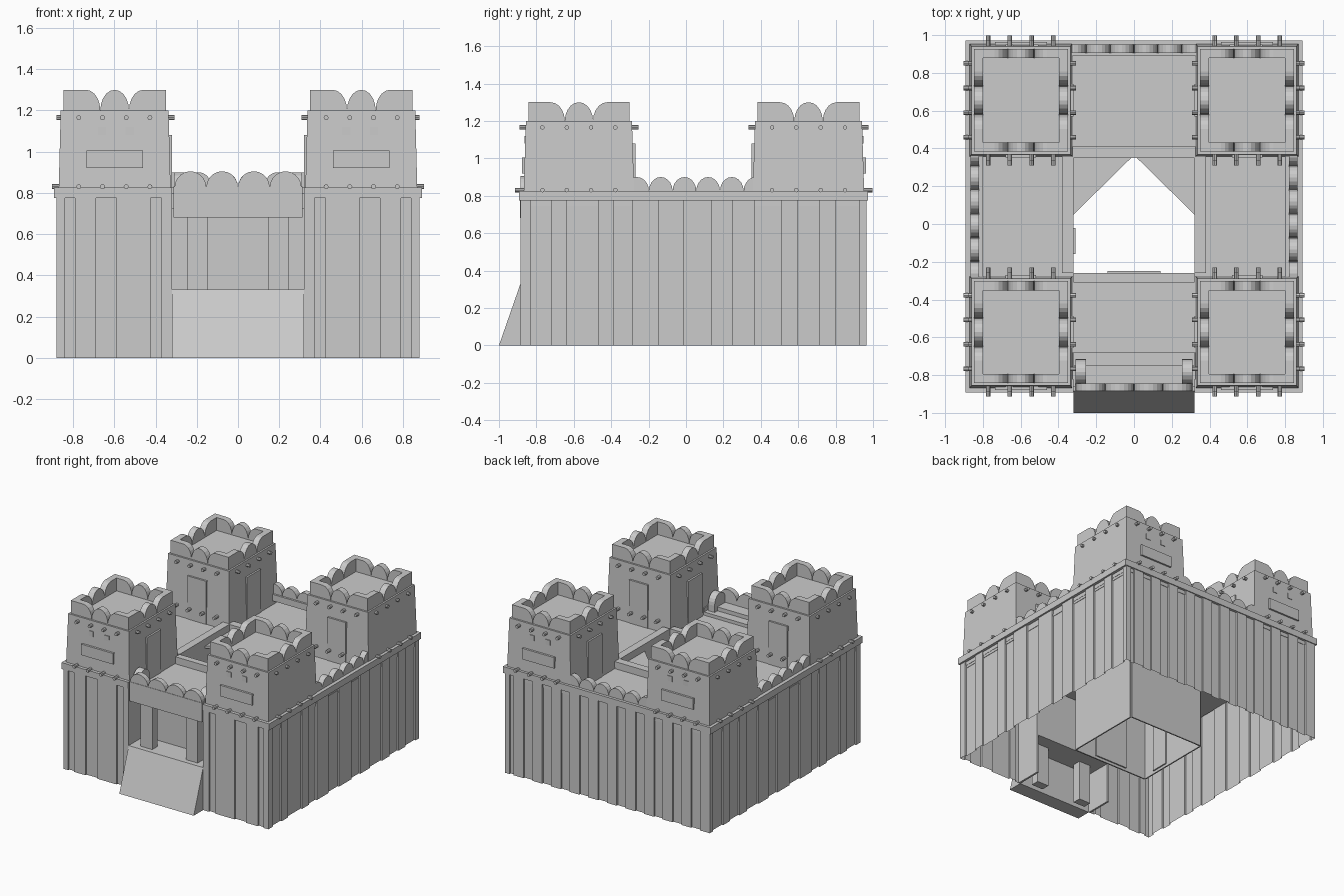
import bpy, math

if "Cube" in bpy.data.objects:
    bpy.data.objects.remove(bpy.data.objects["Cube"])


def mesh(name, verts, faces):
    me = bpy.data.meshes.new(name)
    me.from_pydata(verts, [], faces)
    me.update()
    ob = bpy.data.objects.new(name, me)
    bpy.context.collection.objects.link(ob)
    return ob


def frustum(name, b, t, z0, z1):
    # b and t are (x0, x1, y0, y1) rectangles at the bottom and top
    v = [(r[i], r[j], z) for r, z in ((b, z0), (t, z1))
         for i, j in ((0, 2), (1, 2), (1, 3), (0, 3))]
    f = [(3, 2, 1, 0), (4, 5, 6, 7)] + [(i, (i + 1) % 4, (i + 1) % 4 + 4, i + 4) for i in range(4)]
    return mesh(name, v, f)


def box(name, x0, x1, y0, y1, z0, z1):
    r = (min(x0, x1), max(x0, x1), min(y0, y1), max(y0, y1))
    return frustum(name, r, r, z0, z1)


def prism(name, prof, axis, d0, d1):
    # extrude a (u, z) profile along y (axis 'x': u is x) or along x (axis 'y')
    n = len(prof)
    v = [((u, d, z) if axis == 'x' else (d, u, z)) for d in (d0, d1) for u, z in prof]
    f = [tuple(range(n))[::-1], tuple(range(n, 2 * n))]
    f += [(i, (i + 1) % n, (i + 1) % n + n, i + n) for i in range(n)]
    return mesh(name, v, f)


def arc(c, w, z0, h, i0, i1):
    return [(c - w * math.cos(math.pi * i / 10), z0 + h * math.sin(math.pi * i / 10))
            for i in range(i0, i1)]


def scallops(name, axis, a, b, n, d0, d1, zb, z0, h):
    w = (b - a) / n
    pts = [(b, zb), (a, zb)]
    for k in range(n):
        pts += arc(a + (k + 0.5) * w, w / 2, z0, h, 0 if k == 0 else 1, 11)
    prism(name, pts, axis, d0, d1)


def tower_parapet(axis, a, b, d0, d1):
    # full-height corners falling to cusps, with one arc between
    c, w, z, h = (a + b) / 2, (b - a) * .14, 1.2, .1
    pts = [(b, 1.19), (a, 1.19), (a, z + h)] + arc(c - 2 * w, w, z, h, 5, 11)
    pts += arc(c, w, z, h, 1, 11) + arc(c + 2 * w, w, z, h, 1, 6) + [(b, z + h)]
    prism('tower_parapet', pts, axis, d0, d1)


def peg(x, y, z, axis, r=0.012, length=0.07):
    rot = (0, math.pi / 2, 0) if axis == 'x' else (math.pi / 2, 0, 0)
    bpy.ops.mesh.primitive_cylinder_add(vertices=8, radius=r, depth=length, location=(x, y, z), rotation=rot)
    bpy.context.object.name = 'beam_end'


def planked_wall(name, axis, a, b, d, inset, panels):
    # corrugated sheet: raised panels at depth d, recesses at d - inset
    p = [(a, d - inset)]
    for s, e in panels:
        p += [(s, d - inset), (s, d), (e, d), (e, d - inset)]
    p.append((b, d - inset))
    n = len(p)
    v = [((u, w, z) if axis == 'x' else (w, u, z)) for z in (0, 0.78) for u, w in p]
    mesh(name, v, [(i, i + 1, i + 1 + n, i + n) for i in range(n - 1)])


# outer walls, with a raised ledge on top
side = [(-.885, -.83), (-.72, -.64), (-.47, -.385), (-.29, -.145), (-.015, .135),
        (.245, .365), (.51, .6), (.715, .8), (.925, .965)]
for s in (-1, 1):
    planked_wall('side_wall', 'y', -.885, .965, s * .88, s * .013, side)
    fp = [(.32, .37), (.425, .59), (.69, .79), (.84, .88)]
    planked_wall('front_wall', 'x', s * .32, s * .88, -.885, -.013, [(s * p, s * q) for p, q in fp])
    box('side_trim', s * .8, s * .893, -.892, .972, .775, .825)
    box('front_trim', s * .32, s * .89, -.892, -.82, .775, .825)
    box('gate_side_wall', s * .32, s * .335, -.885, -.68, 0, .8)
back = [(-.88 + .16 * i, -.88 + .16 * i + .085) for i in range(11)] + [(.84, .88)]
planked_wall('back_wall', 'x', -.88, .88, .965, .013, back)
box('back_trim', -.89, .89, .89, .972, .775, .825)

# sunken walkway deck around the open courtyard
DECK = .745
for s in (-1, 1):
    box('side_deck', s * .32, s * .87, -.87, .95, DECK - .02, DECK)
    box('courtyard_curb_side', s * .32, s * .38, -.26, .41, DECK, .8)
    box('courtyard_side_wall', s * .32, s * .33, -.26, .35, 0, DECK)
    # corner floor triangle
    tri = [(s * .32, .05), (s * .32, .35), (s * .015, .35)]
    v = [(x, y, z) for z in (DECK - .02, DECK) for x, y in tri]
    mesh('corner_floor', v, [(0, 1, 2), (3, 4, 5), (0, 1, 4, 3), (1, 2, 5, 4), (2, 0, 3, 5)])
box('back_deck', -.32, .32, .35, .95, DECK - .02, DECK)
box('front_deck', -.32, .32, -.86, -.26, DECK - .02, DECK)
box('gate_step', -.32, .32, -.86, -.68, DECK, .77)
box('gate_step', -.32, .32, -.86, -.75, .77, .8)
box('courtyard_curb_back', -.38, .38, .35, .41, DECK, .8)
box('courtyard_curb_front', -.32, .32, -.31, -.26, DECK, .8)
box('courtyard_back_wall', -.32, .32, .35, .36, 0, DECK)
box('courtyard_front_wall', -.32, .32, -.27, -.26, 0, DECK)
box('courtyard_door', -.14, .14, -.262, -.25, .02, .45)
box('courtyard_side_door', -.322, -.31, -.16, -.02, .02, .45)

# gate with ramp, columns and lintel
prism('ramp', [(-1, 0), (-.885, 0), (-.885, .33)], 'y', -.32, .32)
box('gate_floor', -.32, .32, -.885, -.68, .31, .33)
box('gate_back_wall', -.32, .32, -.695, -.68, .31, DECK)
for s in (-1, 1):
    box('gate_column', s * .145, s * .245, -.845, -.78, 0, .7)
    scallops('gate_return', 'y', -.85, -.715, 1, s * .255, s * .31, .77, .82, .08)
box('gate_lintel', -.312, .312, -.888, -.845, .68, .83)
scallops('gate_parapet', 'x', -.308, .308, 4, -.885, -.845, .8, .825, .08)

# wall parapets
for s in (-1, 1):
    scallops('side_parapet', 'y', -.325, .435, 6, s * .82, s * .865, .79, .825, .075)
scallops('back_parapet', 'x', -.38, .38, 6, .905, .95, .79, .825, .075)

# four corner towers
for sx in (-1, 1):
    for yo, yi, f in ((-.87, -.275, -1), (.955, .355, 1)):   # outer and inner y
        def rect(dx, dy):
            xs = sorted((sx * (.325 + dx), sx * (.872 - dx)))
            ys = sorted((yo - f * dy, yi + f * dy))
            return (*xs, *ys)
        frustum('tower', rect(0, 0), rect(.012, .014), DECK, 1.2)
        x0, x1, y0, y1 = rect(.025, .028)
        t = .048
        for a, b in ((y0, y0 + t), (y1 - t, y1)):
            tower_parapet('x', x0, x1, a, b)
        for a, b in ((x0, x0 + t), (x1 - t, x1)):
            tower_parapet('y', y0, y1, a, b)
        # beam ends
        cx, cy = sx * .6, (yo + yi) / 2
        for k in (-1.5, -.5, .5, 1.5):
            px, py = cx + k * .115, cy + k * .13
            peg(px, yo - f * .015, 1.165, 'y')
            peg(px, yi + f * .015, 1.165, 'y')
            peg(sx * .845, py, 1.165, 'x')
            peg(sx * .343, py, 1.165, 'x')
            peg(px, yo + f * .008, .83, 'y')
            peg(px, yi - f * .01, .83, 'y')
            peg(sx * .868, py, .83, 'x')
        # outer window panel and small slots
        box('window_panel', sx * .46, sx * .735, yo + f * .008, yo - f * .03, .92, 1.005)
        for wx in (.525, .66):
            box('window_slot', sx * (wx - .02), sx * (wx + .02), yo - f * .006, yo - f * .03, 1.08, 1.12)
        # doors to the walkways
        box('tower_door', sx * .52, sx * .68, yi - f * .004, yi + f * .03, DECK, 1.08)
        box('tower_side_door', sx * .32, sx * .35, cy - .085, cy + .085, DECK, 1.08)
